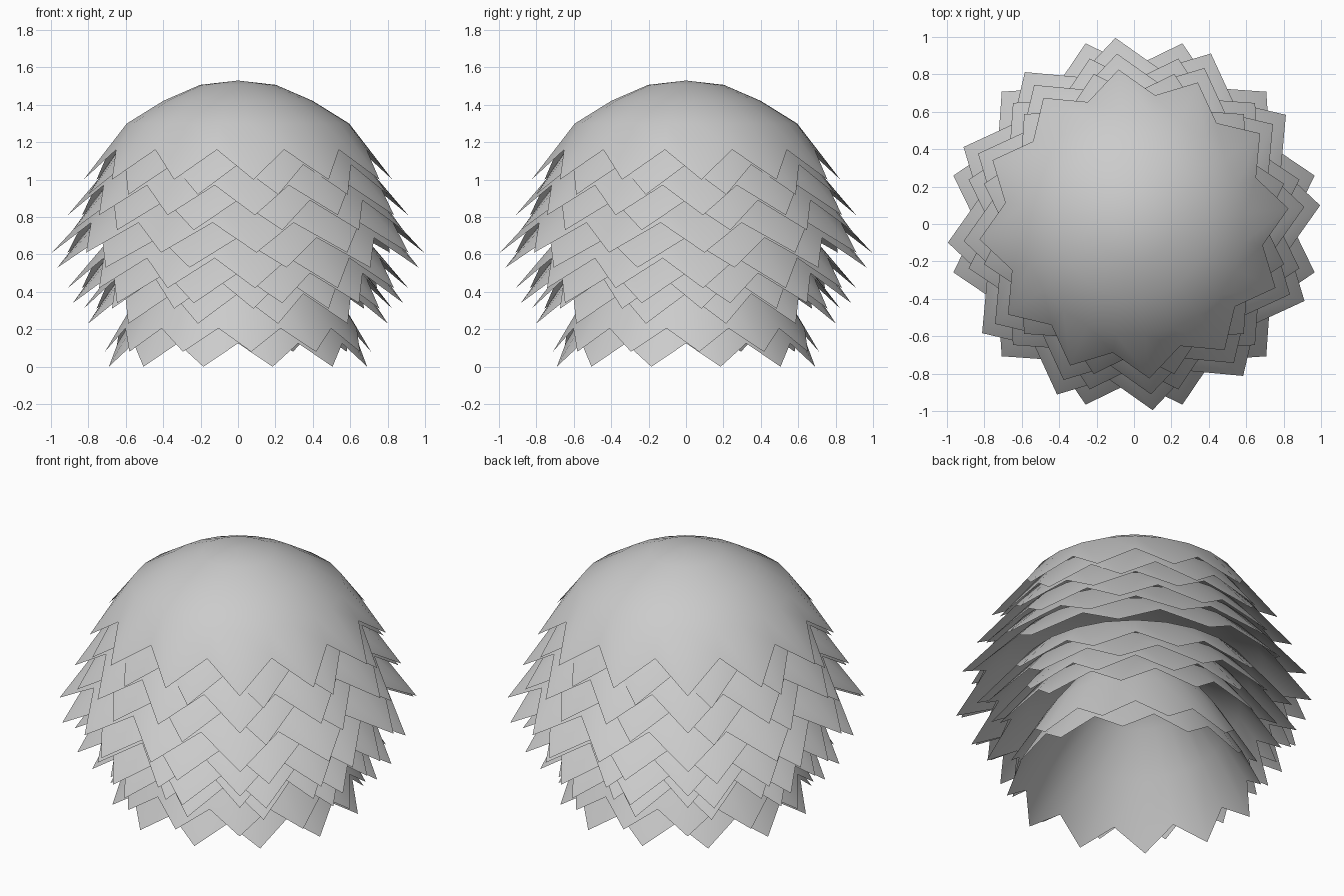
import bpy, bmesh, math

if "Cube" in bpy.data.objects:
    bpy.data.objects.remove(bpy.data.objects["Cube"])

TEETH = 12
# (radius factor, rise) of notches and of shoulder, then crown height above the shoulder
FLARED = ((0.84, 0.16), (0.72, 0.30), 0.23)
STEEP = ((0.90, 0.125), (0.70, 0.36), 0.42)
# tip radius and tip height of each tier, with its shape
TIERS = [
    (0.83, 1.00, FLARED),
    (0.915, 0.81, FLARED),
    (1.00, 0.61, FLARED),
    (0.915, 0.42, FLARED),
    (0.83, 0.31, FLARED),
    (0.715, 0.08, STEEP),
]


def leaf_layer(name, r_tip, z_tip, phase, shape):
    """Open dome whose hem zigzags between low outer tips and high inner notches."""
    (notch_r, notch_z), (sh_r, sh_z), crown = shape
    n = TEETH * 2
    bm = bmesh.new()
    apex = bm.verts.new((0, 0, z_tip + sh_z + crown))

    def ring(radius, height):
        verts = []
        for i in range(n):
            a = math.radians(phase) + math.tau * i / n
            r, z = radius[i % 2] * r_tip, z_tip + height[i % 2]
            verts.append(bm.verts.new((r * math.cos(a), r * math.sin(a), z)))
        return verts

    rings = [
        ring((sh_r * 0.34,) * 2, (sh_z + crown * 0.90,) * 2),
        ring((sh_r * 0.67,) * 2, (sh_z + crown * 0.53,) * 2),
        ring((sh_r,) * 2, (sh_z,) * 2),
        ring((1.0, notch_r), (0.0, notch_z)),
    ]
    for i in range(n):
        j = (i + 1) % n
        bm.faces.new((apex, rings[0][i], rings[0][j]))
        for up, low in zip(rings, rings[1:]):
            bm.faces.new((up[i], low[i], low[j], up[j]))
    mesh = bpy.data.meshes.new(name)
    bm.to_mesh(mesh)
    bm.free()
    for p in mesh.polygons:
        p.use_smooth = True
    obj = bpy.data.objects.new(name, mesh)
    bpy.context.collection.objects.link(obj)


# Each tier is a pair of domes: an upper one and a turned one just below it
for k, (r, z, shape) in enumerate(TIERS, 1):
    leaf_layer(f"foliage_tier_{k}_upper", r, z, 5.7, shape)
    leaf_layer(f"foliage_tier_{k}_lower", r, z - 0.08, 15.0, shape)
